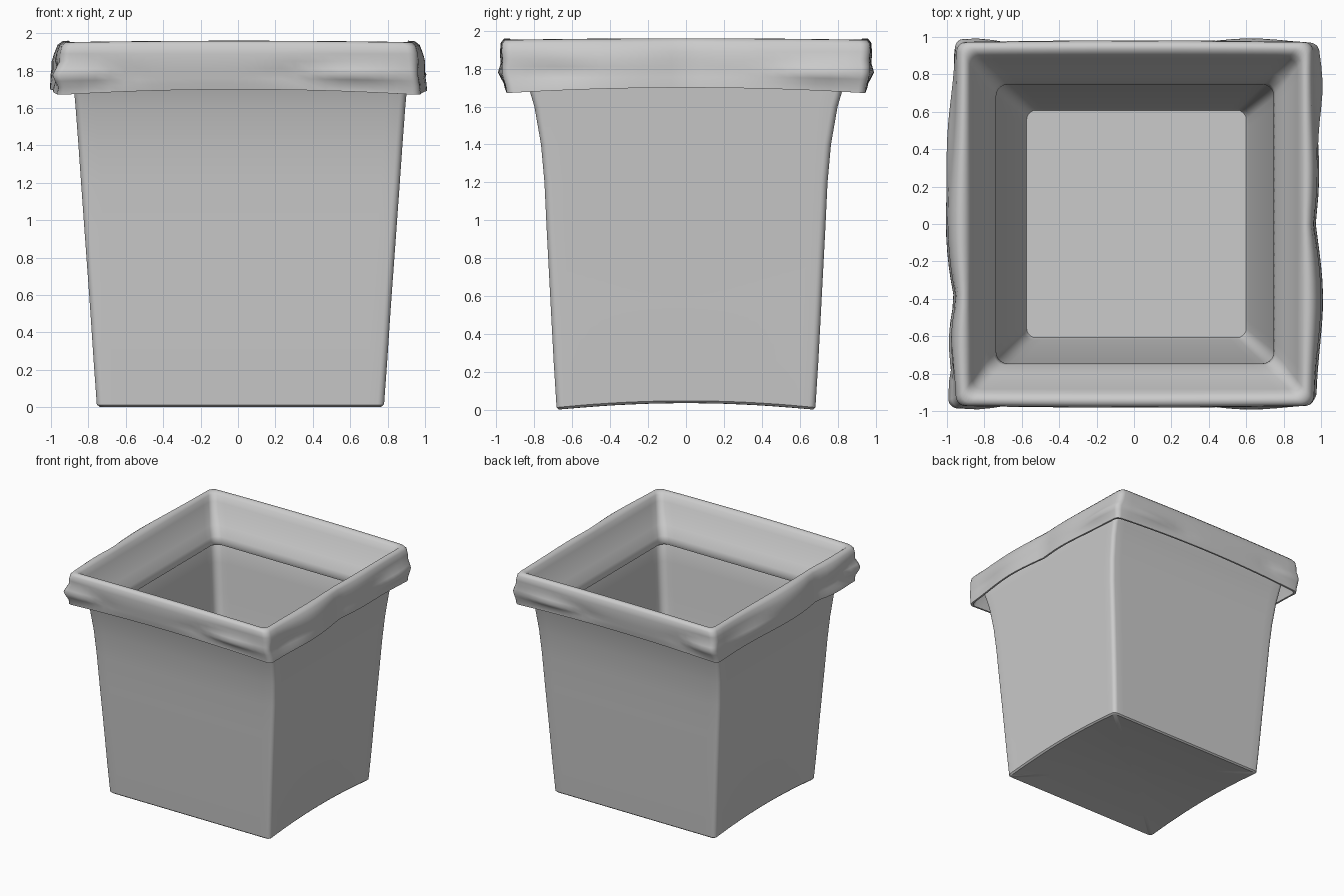
import bpy, bmesh, math
from math import exp, cos, sin, pi

cube = bpy.data.objects.get("Cube")
if cube:
    bpy.data.objects.remove(cube, do_unlink=True)

grey = bpy.data.materials.new("plain_grey")
grey.use_nodes = True
grey.diffuse_color = (0.6, 0.6, 0.6, 1)
grey.node_tree.nodes["Principled BSDF"].inputs["Base Color"].default_value = (0.6, 0.6, 0.6, 1)

SIDE, ARC = 24, 5


def rounded_ring(hx, hy, r):
    """Evenly spaced points around a rounded rectangle."""
    corners = []
    for k, (sx, sy) in enumerate(((1, 1), (-1, 1), (-1, -1), (1, -1))):
        for i in range(ARC + 1):
            a = (k + i / ARC) * pi / 2
            corners.append((sx * (hx - r) + r * cos(a), sy * (hy - r) + r * sin(a)))
    points = []
    for k in range(4):
        points += corners[k * (ARC + 1):(k + 1) * (ARC + 1)]
        p, q = points[-1], corners[(k + 1) * (ARC + 1) % len(corners)]
        for i in range(1, SIDE):
            t = i / SIDE
            points.append((p[0] + (q[0] - p[0]) * t, p[1] + (q[1] - p[1]) * t))
    return points


def loft(name, rings, deform, cap=False, angle=40):
    """Skin rings of (half x, half y, z, corner radius, weight)."""
    bm = bmesh.new()
    loops = []
    for hx, hy, z, r, w in rings:
        loops.append([bm.verts.new(deform(x, y, z, w)) for x, y in rounded_ring(hx, hy, r)])
    for a, b in zip(loops, loops[1:]):
        n = len(a)
        for i in range(n):
            j = (i + 1) % n
            bm.faces.new((a[i], a[j], b[j], b[i]))
    if cap:
        bm.faces.new(list(reversed(loops[0])))
        bm.faces.new(loops[-1])
    mesh = bpy.data.meshes.new(name)
    bm.to_mesh(mesh)
    bm.free()
    mesh.materials.append(grey)
    obj = bpy.data.objects.new(name, mesh)
    bpy.context.collection.objects.link(obj)
    bpy.ops.object.select_all(action="DESELECT")
    obj.select_set(True)
    bpy.context.view_layer.objects.active = obj
    bpy.ops.object.shade_smooth_by_angle(angle=math.radians(angle))
    return obj


# Basket: arched underside, flared outer wall, inner wall and floor
def arch(x, y, z, w):
    return (x + 0.013, y, z + w * 0.035 * (1 - (y / 0.68) ** 2))


basket = [
    (0.02, 0.02, 0, 0.01, 1),
    (0.25, 0.22, 0, 0.02, 1),
    (0.5, 0.45, 0, 0.03, 1),
    (0.755, 0.67, 0, 0.03, 1),
    (0.768, 0.683, 0.012, 0.035, 1),
    (0.785, 0.698, 0.25, 0.035, 0.3),
    (0.805, 0.714, 0.55, 0.035, 0),
    (0.834, 0.735, 0.95, 0.035, 0),
    (0.852, 0.747, 1.2, 0.035, 0),
    (0.866, 0.765, 1.4, 0.035, 0),
    (0.881, 0.8, 1.6, 0.035, 0),
    (0.89, 0.83, 1.7, 0.035, 0),
    (0.9, 0.88, 1.83, 0.04, 0),
    (0.88, 0.88, 1.86, 0.05, 0),
    (0.77, 0.77, 1.64, 0.06, 0),
    (0.75, 0.752, 1.45, 0.06, 0),
    (0.72, 0.725, 1.2, 0.06, 0),
    (0.6, 0.62, 0.13, 0.05, 0),
    (0.587, 0.608, 0.1, 0.05, 0),
    (0.3, 0.3, 0.1, 0.03, 0),
    (0.02, 0.02, 0.1, 0.01, 0),
]
loft("basket", basket, arch, cap=True)


# Cloth liner: folded over the rim, with sagging hem and creases
def bump(t, centre, width):
    return exp(-((t - centre) / width) ** 2)


def drape(x, y, z, w):
    band = bump(z, 1.78, 0.045) * w
    if abs(x) > 0.86:
        if x < 0:
            push = 0.035 * bump(y, -0.6, 0.25) - 0.045 * bump(y, 0.02, 0.45)
            pinch = 0.05 * bump(y, -0.85, 0.25) + 0.03 * bump(y, 0.5, 0.3)
        else:
            push = 0.04 * bump(y, -0.4, 0.35) - 0.02 * bump(y, 0.25, 0.3)
            pinch = 0.045 * bump(y, 0.75, 0.25) + 0.015 * bump(y, -0.7, 0.2)
        x += math.copysign(w * push - band * pinch, x)
    if abs(y) > 0.86:
        pinch = 0.04 * bump(x, 0.6, 0.3) + 0.035 * bump(x, -0.85, 0.2)
        swell = 0.012 * (1 - x * x)
        y += math.copysign(w * swell - band * pinch, y)
    edge = max(abs(x), abs(y)) if w else 0
    along = min(abs(x), abs(y)) / 0.95
    hem = max(0, (1.8 - z) / 0.12) * w
    z += hem * 0.03 * (0.5 - along ** 2)
    if edge and z > 1.9:
        z += 0.008 * (1 - along ** 2)
    return (x + 0.005, y, z)


liner = [
    (0.75, 0.755, 1.6, 0.06, 0),
    (0.742, 0.745, 1.63, 0.06, 0),
    (0.752, 0.755, 1.67, 0.06, 0),
    (0.795, 0.8, 1.74, 0.06, 0),
    (0.84, 0.85, 1.82, 0.05, 0),
    (0.868, 0.882, 1.89, 0.05, 0),
    (0.885, 0.905, 1.935, 0.05, 0),
    (0.905, 0.93, 1.952, 0.05, 0.2),
    (0.925, 0.955, 1.95, 0.05, 0.4),
    (0.943, 0.97, 1.93, 0.05, 0.6),
    (0.953, 0.972, 1.89, 0.05, 0.8),
    (0.956, 0.968, 1.85, 0.05, 1),
    (0.956, 0.965, 1.81, 0.045, 1),
    (0.957, 0.96, 1.78, 0.04, 1),
    (0.96, 0.957, 1.75, 0.04, 1),
    (0.964, 0.952, 1.72, 0.04, 1),
    (0.966, 0.945, 1.685, 0.04, 1),
    (0.95, 0.93, 1.685, 0.04, 1),
    (0.93, 0.92, 1.74, 0.04, 0.8),
    (0.9, 0.88, 1.82, 0.04, 0.3),
]
loft("cloth_liner", liner, drape, angle=60)
